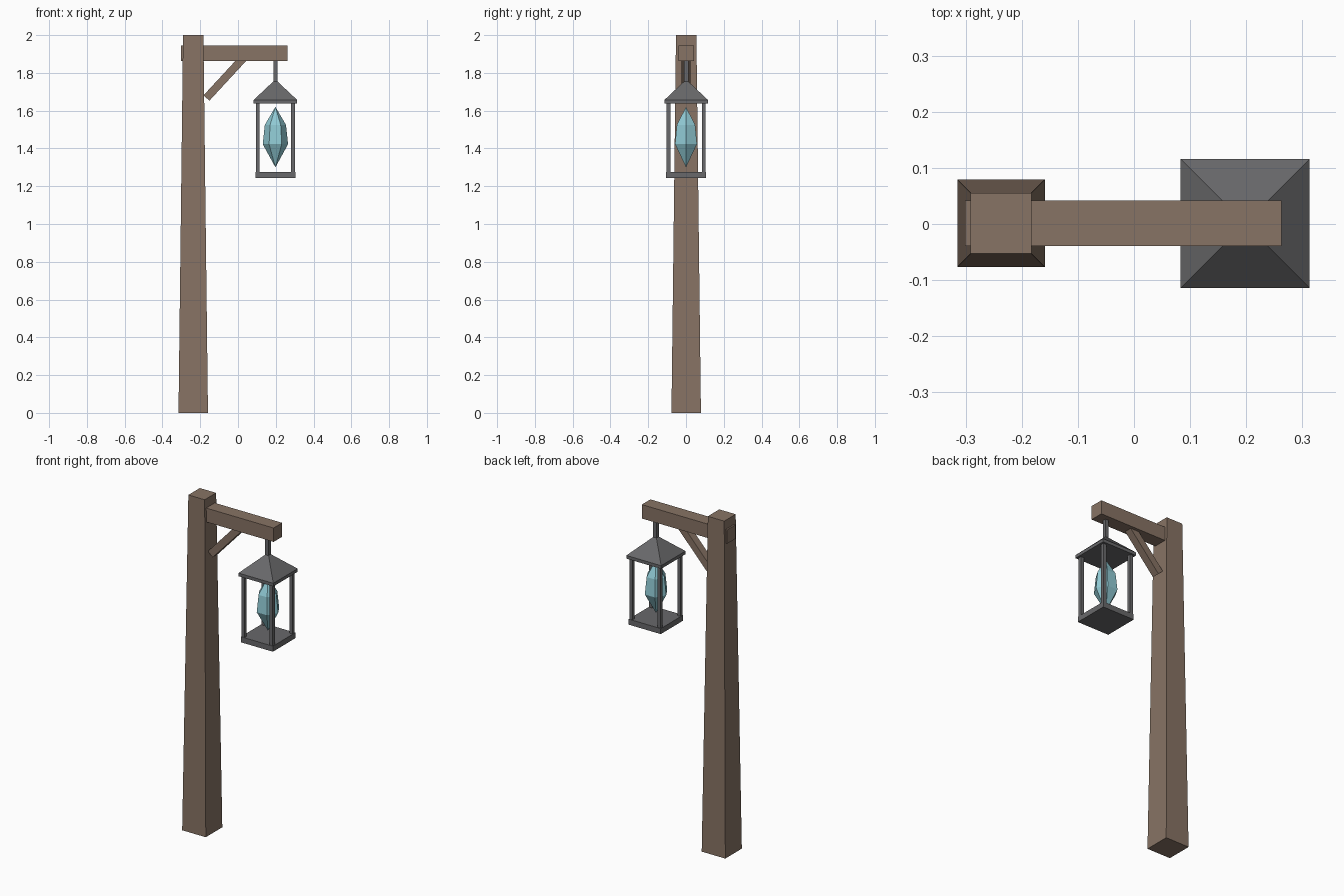
import bpy, bmesh
from math import cos, sin, pi, atan2
from mathutils import Matrix, Vector

old = bpy.data.objects.get("Cube")
if old:
    bpy.data.objects.remove(old, do_unlink=True)


def material(name, color):
    m = bpy.data.materials.new(name)
    m.use_nodes = True
    m.diffuse_color = (*color, 1)
    bsdf = next(n for n in m.node_tree.nodes if n.type == 'BSDF_PRINCIPLED')
    bsdf.inputs["Base Color"].default_value = (*color, 1)
    return m


wood = material("brown_wood", (0.243, 0.172, 0.128))
metal = material("dark_metal", (0.14, 0.14, 0.145))
glow = material("pale_blue_crystal", (0.28, 0.59, 0.66))


def finish(name, bm, mat):
    bmesh.ops.recalc_face_normals(bm, faces=bm.faces)
    mesh = bpy.data.meshes.new(name)
    bm.to_mesh(mesh)
    bm.free()
    mesh.materials.append(mat)
    ob = bpy.data.objects.new(name, mesh)
    bpy.context.collection.objects.link(ob)
    return ob


def box(name, center, size, mat, tilt=0):
    bm = bmesh.new()
    xf = (Matrix.Translation(center) @ Matrix.Rotation(-tilt, 4, 'Y')
          @ Matrix.Diagonal((*size, 1)))
    bmesh.ops.create_cube(bm, size=1, matrix=xf)
    return finish(name, bm, mat)


def lathe(name, center, rings, sides, mat, start=0):
    """Stack polygon rings of (radius, z); a zero radius makes a point."""
    bm = bmesh.new()
    cx, cy = center
    loops = []
    for r, z in rings:
        count = sides if r else 1
        loops.append([bm.verts.new((cx + r * cos(start + 2 * pi * i / sides),
                                    cy + r * sin(start + 2 * pi * i / sides), z))
                      for i in range(count)])
    for a, b in zip(loops, loops[1:]):
        for i in range(sides):
            j = (i + 1) % sides
            quad = [a[i % len(a)], a[j % len(a)], b[j % len(b)], b[i % len(b)]]
            bm.faces.new(list(dict.fromkeys(quad)))
    for loop in (loops[0], loops[-1]):
        if len(loop) > 2:
            bm.faces.new(loop)
    return finish(name, bm, mat)


ROOT2 = 2 ** 0.5

# Tapered post, cross beam and diagonal brace
lathe("post", (-0.237, 0.001), [(0.078 * ROOT2, 0), (0.054 * ROOT2, 2)], 4, wood, pi / 4)
box("beam", (-0.019, 0.001, 1.904), (0.564, 0.081, 0.083), wood)
low, high = Vector((-0.167, 0, 1.667)), Vector((0.03, 0, 1.88))
span = high - low
box("brace", (low + high) / 2, (span.length, 0.046, 0.042), wood, atan2(span.z, span.x))

# Lantern: hanger, roof, floor and corner bars
LX = 0.198
box("hanger", (LX, 0.001, 1.81), (0.022, 0.022, 0.12), metal)
lathe("lantern_roof", (LX, 0.001),
      [(0.115 * ROOT2, 1.638), (0.115 * ROOT2, 1.657), (0, 1.765)], 4, metal, pi / 4)
box("lantern_floor", (LX, 0.001, 1.259), (0.212, 0.212, 0.033), metal)
for sx, side in ((1, "left"), (-1, "right")):
    for sy, end in ((-1, "front"), (1, "back")):
        box(f"bar_{end}_{side}", (LX + sx * 0.093, 0.001 + sy * 0.093, 1.457),
            (0.02, 0.02, 0.375), metal)

# Six-sided crystal
lathe("crystal", (LX, 0), [(0, 1.3), (0.067, 1.423), (0.056, 1.525), (0, 1.62)], 6, glow)
